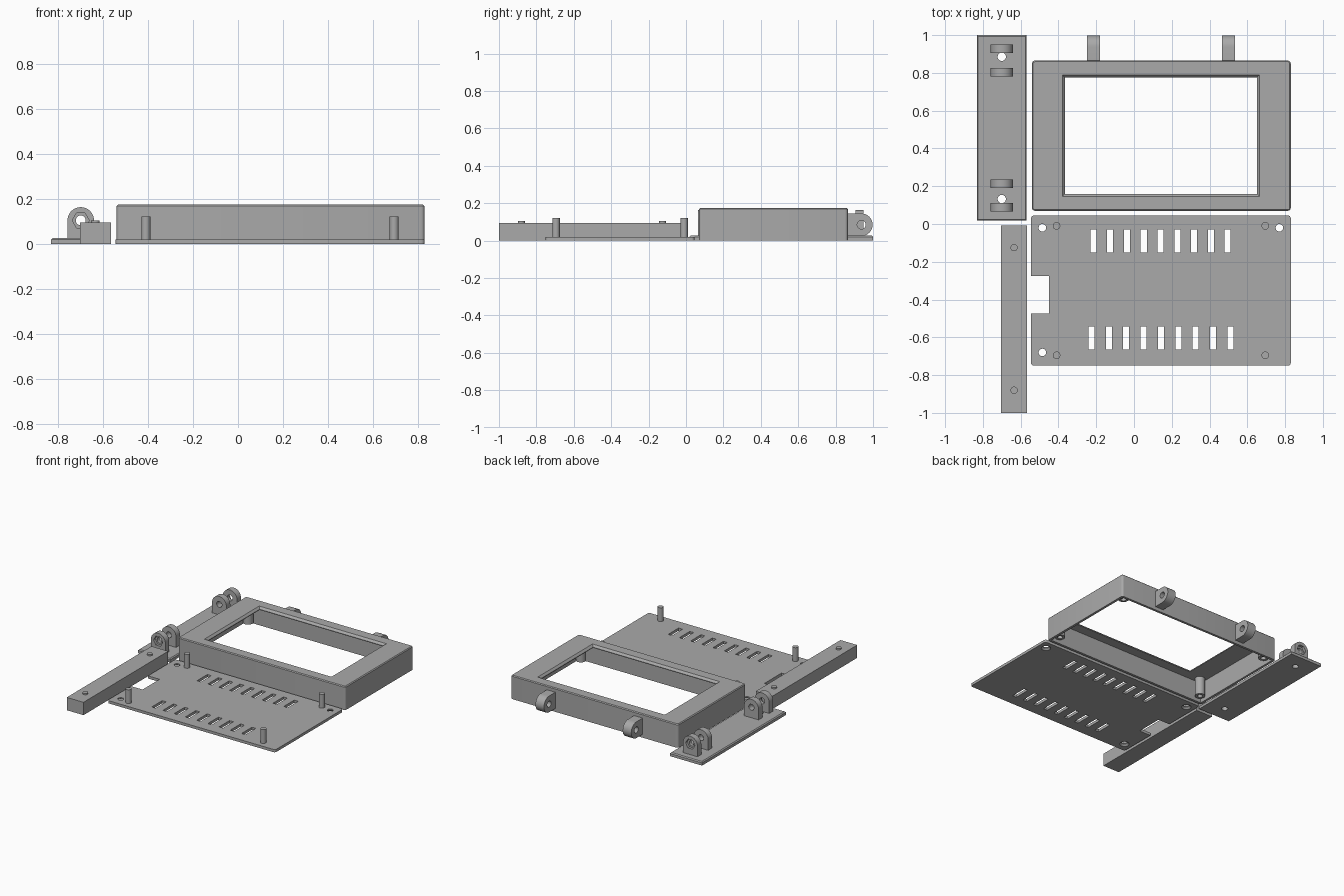
import bpy, bmesh, math
from mathutils import Vector

if "Cube" in bpy.data.objects:
    bpy.data.objects.remove(bpy.data.objects["Cube"])

grey = bpy.data.materials.new("plain grey")
grey.diffuse_color = (0.4, 0.4, 0.4, 1)
grey.use_nodes = True
grey.node_tree.nodes["Principled BSDF"].inputs["Base Color"].default_value = grey.diffuse_color


def finish(name, bm):
    bmesh.ops.recalc_face_normals(bm, faces=bm.faces)
    me = bpy.data.meshes.new(name)
    bm.to_mesh(me)
    bm.free()
    ob = bpy.data.objects.new(name, me)
    bpy.context.collection.objects.link(ob)
    me.materials.append(grey)
    return ob


def prism(name, pts, depth):
    """Extrude a closed loop of 3D points along a vector."""
    bm = bmesh.new()
    f = bm.faces.new([bm.verts.new(p) for p in pts])
    ext = bmesh.ops.extrude_face_region(bm, geom=[f])
    bmesh.ops.translate(bm, vec=Vector(depth),
                        verts=[v for v in ext["geom"] if isinstance(v, bmesh.types.BMVert)])
    return finish(name, bm)


def box(name, x0, x1, y0, y1, z0, z1, corner=0, top=0):
    """Box with optional rounded upright corners and chamfered top rim."""
    bm = bmesh.new()
    bmesh.ops.create_cube(bm, size=1)
    for v in bm.verts:
        v.co = (x1 if v.co.x > 0 else x0, y1 if v.co.y > 0 else y0, z1 if v.co.z > 0 else z0)
    if corner:
        up = [e for e in bm.edges if abs(e.verts[0].co.z - e.verts[1].co.z) > 1e-5]
        bmesh.ops.bevel(bm, geom=up, offset=corner, segments=4, profile=0.5, affect='EDGES')
    if top:
        rim = [e for e in bm.edges if all(abs(v.co.z - z1) < 1e-5 for v in e.verts)]
        bmesh.ops.bevel(bm, geom=rim, offset=top, segments=1, affect='EDGES')
    return finish(name, bm)


def rod(name, x, y, z0, z1, r, r2=None, n=24):
    bm = bmesh.new()
    bmesh.ops.create_cone(bm, cap_ends=True, segments=n, radius1=r,
                          radius2=r if r2 is None else r2, depth=z1 - z0)
    bmesh.ops.translate(bm, vec=(x, y, (z0 + z1) / 2), verts=bm.verts)
    return finish(name, bm)


def cut(ob, cutters):
    """Subtract each cutter, then discard it."""
    for c in cutters:
        c.hide_render = True
        m = ob.modifiers.new("cut", 'BOOLEAN')
        m.operation, m.solver, m.object = 'DIFFERENCE', 'EXACT', c
        bpy.context.view_layer.objects.active = ob
        bpy.ops.object.modifier_apply(modifier=m.name)
        bpy.data.objects.remove(c, do_unlink=True)


def ring(r, n, a0=0.0, span=2 * math.pi, closed=True):
    k = n if closed else n - 1
    return [(r * math.cos(a0 + span * i / k), r * math.sin(a0 + span * i / k)) for i in range(n)]


# Screen bezel: open-bottomed shell with a chamfered window
bezel = box("bezel", -0.54, 0.83, 0.07, 0.865, 0, 0.175, 0.015, 0.006)
cavity = box("cavity", -0.522, 0.812, 0.088, 0.847, -0.05, 0.155)
window = box("window", -0.365, 0.65, 0.16, 0.775, 0.1, 0.3)
flare = box("flare", -0.38, 0.665, 0.145, 0.79, 0.16, 0.1765)
for v in flare.data.vertices:
    if v.co.z < 0.17:
        v.co.x += 0.015 if v.co.x < 0 else -0.015
        v.co.y += 0.015 if v.co.y < 0.4 else -0.015
cut(bezel, [cavity, window, flare])

# Screw posts inside the bezel
for x in (-0.48, 0.77):
    for y in (0.13, 0.805):
        post = rod("screw_post", x, y, 0.02, 0.156, 0.035)
        cut(post, [rod("bore", x, y, -0.01, 0.11, 0.018)])

# Hinge tabs on the back of the bezel
for x in (-0.25, 0.465):
    arc = [(x, 0.938 + c, 0.085 + s)
           for c, s in ring(0.06, 17, -math.pi / 2, math.pi, False)]
    tab = prism("hinge_tab", [(x, 0.86, 0.025)] + arc + [(x, 0.86, 0.145)], (0.07, 0, 0))
    cut(tab, [prism("bore", [(x - 0.05, 0.938 + c, 0.085 + s) for c, s in ring(0.023, 20)],
                    (0.2, 0, 0))])

# Base plate with cable notch, vent slots and countersunk holes
base = box("base_plate", -0.545, 0.83, -0.75, 0.045, 0, 0.02, 0.015)
cutters = [box("notch", -0.6, -0.45, -0.475, -0.275, -0.1, 0.1)]
for x0, y0, step in ((-0.215, -0.15, 0.0889), (-0.225, -0.665, 0.0919)):
    for i in range(9):
        x = x0 + i * step
        cutters.append(box("slot", x - 0.016, x + 0.016, y0, y0 + 0.122, -0.1, 0.1))
for x, y in ((-0.485, -0.02), (0.77, -0.02), (-0.485, -0.68)):
    cutters.append(rod("hole", x, y, -0.1, 0.1, 0.02))
    cutters.append(rod("sink", x, y, -0.002, 0.012, 0.035, 0.02))
cut(base, cutters)

# Locating pegs on the base plate
for x in (-0.41, 0.695):
    for y in (-0.01, -0.695):
        rod("base_peg", x, y, 0.01, 0.122, 0.02)

# Hinge bracket plate
bracket = box("bracket_plate", -0.832, -0.568, 0.018, 1.0, 0, 0.027, 0, 0.007)
cut(bracket, [rod("hole", -0.7, y, -0.1, 0.1, 0.022) for y in (0.885, 0.132)])

# Hinge lugs, outer ones with a hexagonal nut pocket
for y, pocket in ((0.065, -1), (0.19, 0), (0.78, 0), (0.905, 1)):
    arc = [(-0.7 + c, y, 0.105 + s) for c, s in ring(0.059, 21, 0, math.pi, False)]
    lug = prism("hinge_lug", [(-0.759, y, 0.02), (-0.641, y, 0.02)] + arc, (0, 0.045, 0))
    tools = [prism("bore", [(-0.7 + c, y - 0.1, 0.105 + s) for c, s in ring(0.022, 20)],
                   (0, 0.3, 0))]
    if pocket:
        start = y - 0.05 if pocket < 0 else y + 0.025
        tools.append(prism("nut_pocket", [(-0.7 + c, start, 0.105 + s)
                                          for c, s in ring(0.038, 6)], (0, 0.07, 0)))
    cut(lug, tools)

# Support bar with two short pegs
box("support_bar", -0.703, -0.566, -1.0, -0.008, 0, 0.095)
for y in (-0.125, -0.88):
    rod("bar_peg", -0.635, y, 0.08, 0.105, 0.019)

# Smooth round walls, keep hard edges
bpy.ops.object.select_all(action='DESELECT')
for ob in bpy.context.scene.objects:
    ob.select_set(True)
bpy.context.view_layer.objects.active = bezel
bpy.ops.object.shade_smooth_by_angle(angle=math.radians(30))
